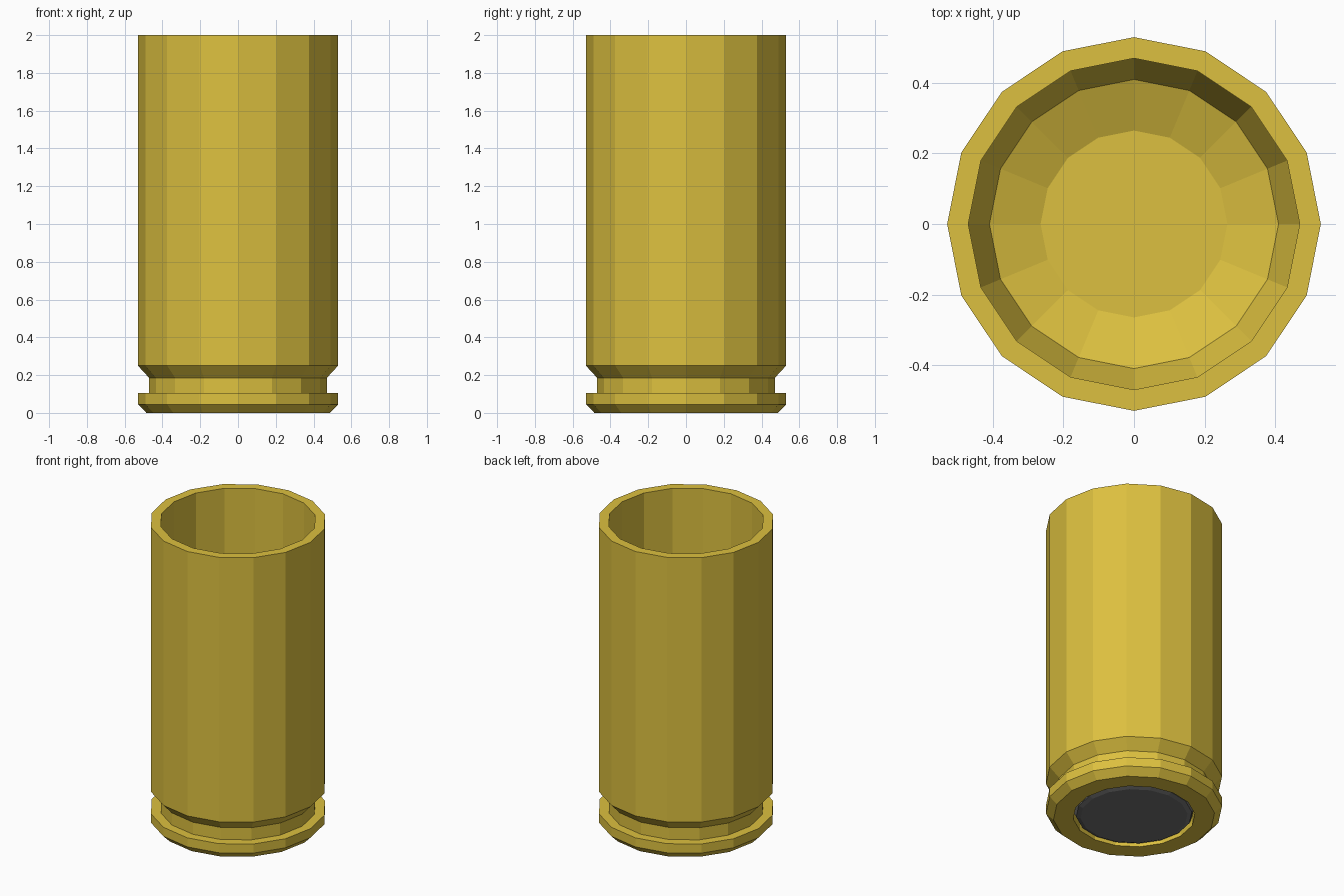
import bpy, bmesh, math

if "Cube" in bpy.data.objects:
    bpy.data.objects.remove(bpy.data.objects["Cube"])

SIDES = 16


def material(name, rgb):
    mat = bpy.data.materials.new(name)
    mat.diffuse_color = (*rgb, 1.0)
    mat.use_nodes = True
    mat.node_tree.nodes["Principled BSDF"].inputs["Base Color"].default_value = mat.diffuse_color
    return mat


def lathe(name, profile, mat):
    """Spin a list of (radius, z) points around z into a faceted solid."""
    bm = bmesh.new()
    rings = []
    for r, z in profile:
        if r == 0:
            rings.append([bm.verts.new((0, 0, z))] * SIDES)
        else:
            angles = [2 * math.pi * i / SIDES for i in range(SIDES)]
            rings.append([bm.verts.new((r * math.cos(a), r * math.sin(a), z)) for a in angles])
    for low, high in zip(rings, rings[1:]):
        for i in range(SIDES):
            j = (i + 1) % SIDES
            corners = list(dict.fromkeys((low[i], low[j], high[j], high[i])))
            bm.faces.new(corners)
    bmesh.ops.recalc_face_normals(bm, faces=bm.faces)
    mesh = bpy.data.meshes.new(name)
    bm.to_mesh(mesh)
    bm.free()
    mesh.materials.append(mat)
    obj = bpy.data.objects.new(name, mesh)
    bpy.context.collection.objects.link(obj)
    return obj


brass = material("brass", (0.72, 0.53, 0.05))
steel = material("steel", (0.16, 0.16, 0.16))

# Casing: base pocket, rim, extractor groove, body, then rounded hollow inside
floor, fillet = 0.22, 0.205
step = fillet * (1 - math.cos(math.pi / 4))
lathe("casing", [
    (0, 0.06), (0.366, 0.06), (0.366, 0), (0.485, 0),
    (0.53, 0.045), (0.53, 0.105), (0.47, 0.105), (0.47, 0.185),
    (0.53, 0.25), (0.53, 2.0), (0.47, 2.0),
    (0.47, floor + fillet), (0.47 - step, floor + step),
    (0.47 - fillet, floor), (0, floor),
], brass)

# Primer cap set in the base pocket, with a bevelled edge
lathe("primer", [(0, 0.003), (0.322, 0.003), (0.348, 0.013), (0.358, 0.035),
                 (0.358, 0.065), (0, 0.065)], steel)
